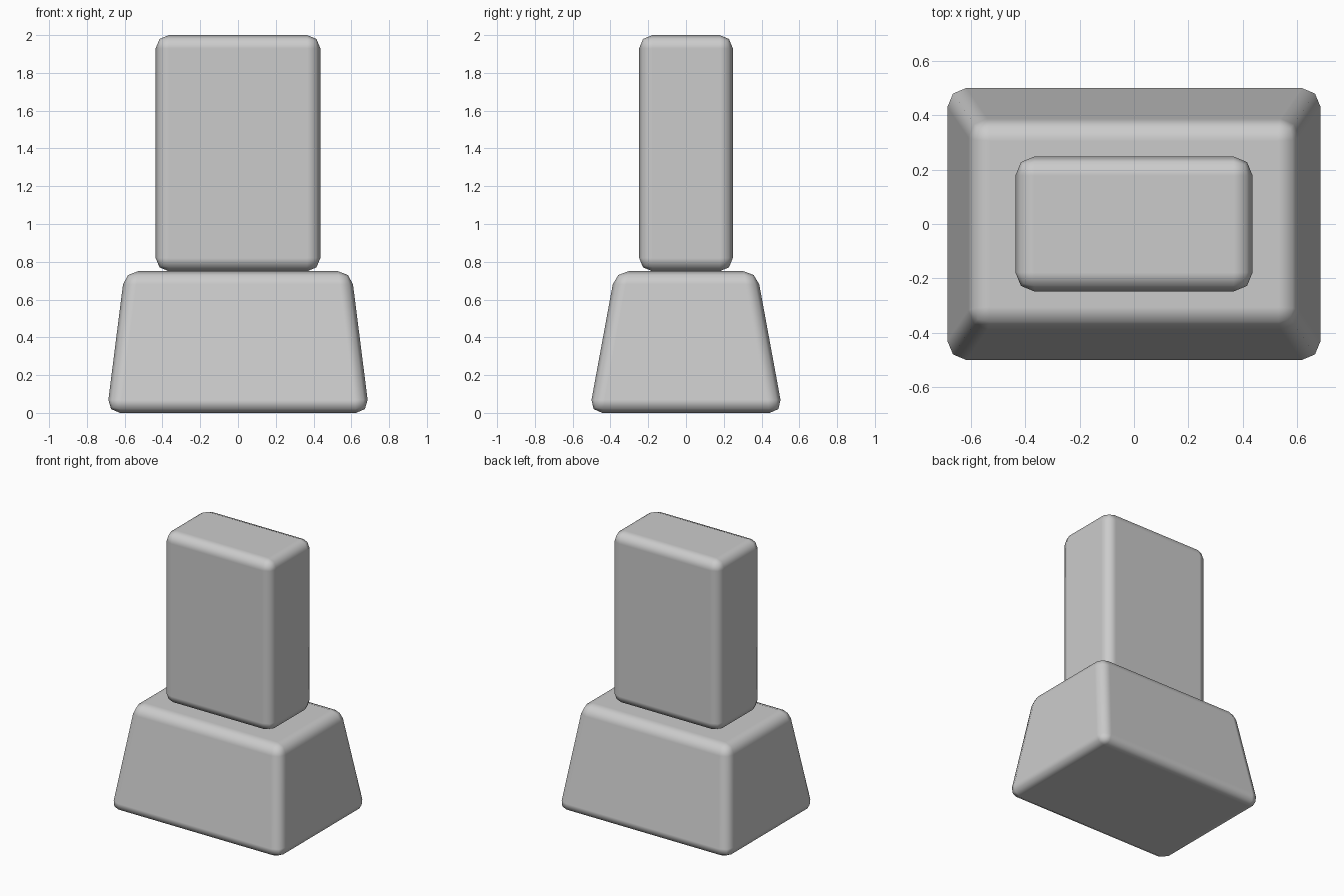
import bpy, bmesh

if "Cube" in bpy.data.objects:
    bpy.data.objects.remove(bpy.data.objects["Cube"])


def rounded_block(name, z0, z1, bottom, top, width):
    """Tapered box with softly bevelled edges; bottom/top are half sizes (x, y)."""
    bm = bmesh.new()
    bmesh.ops.create_cube(bm, size=2)
    for v in bm.verts:
        up = v.co.z > 0
        hx, hy = top if up else bottom
        v.co = (v.co.x * hx, v.co.y * hy, z1 if up else z0)
    mesh = bpy.data.meshes.new(name)
    bm.to_mesh(mesh)
    bm.free()
    mesh.shade_smooth()
    obj = bpy.data.objects.new(name, mesh)
    bpy.context.collection.objects.link(obj)
    bevel = obj.modifiers.new("Rounded edges", 'BEVEL')
    bevel.width = width
    bevel.segments = 2
    bevel.limit_method = 'NONE'
    bevel.harden_normals = True
    return obj


# Tapered plinth
rounded_block("base", 0.0, 0.75, (0.695, 0.513), (0.60, 0.375), 0.07)

# Upright slab resting on the plinth
rounded_block("column", 0.75, 2.0, (0.436, 0.248), (0.436, 0.248), 0.07)
